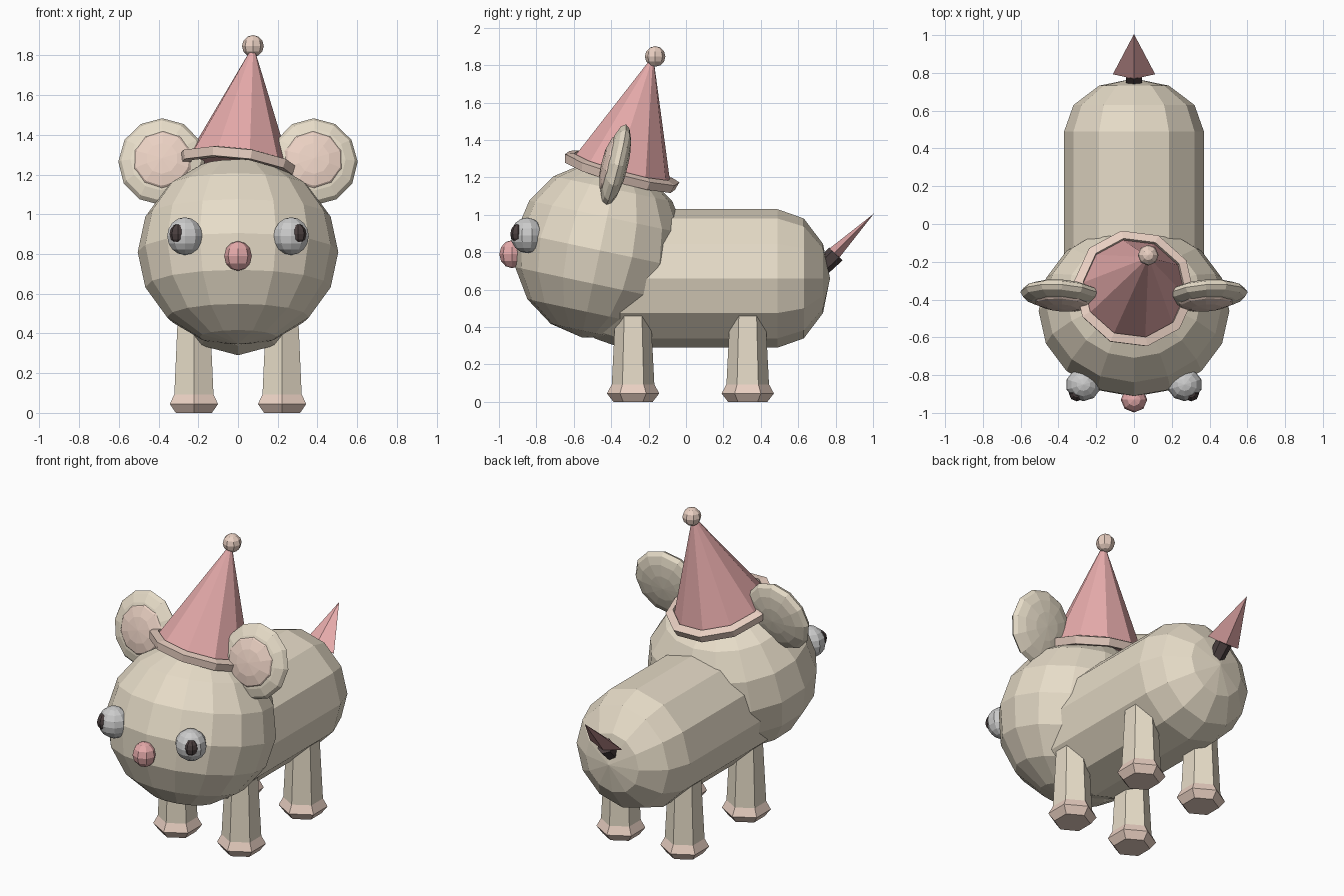
import bpy, bmesh
from math import radians, sin, cos, pi
from mathutils import Matrix, Vector, Euler

if "Cube" in bpy.data.objects:
    bpy.data.objects.remove(bpy.data.objects["Cube"])


def mat(name, rgb):
    m = bpy.data.materials.new(name)
    m.diffuse_color = (*rgb, 1)
    m.use_nodes = True
    m.node_tree.nodes["Principled BSDF"].inputs["Base Color"].default_value = m.diffuse_color
    return m


FUR = mat("fur", (0.80, 0.72, 0.58))
RED = mat("red", (0.78, 0.40, 0.40))
PEACH = mat("peach", (0.82, 0.63, 0.54))
PINK = mat("ear_pink", (0.82, 0.63, 0.54))
WHITE = mat("white", (0.85, 0.85, 0.85))
BLACK = mat("black", (0.07, 0.05, 0.05))


def finish(name, bm, material):
    bmesh.ops.recalc_face_normals(bm, faces=bm.faces)
    me = bpy.data.meshes.new(name)
    bm.to_mesh(me)
    bm.free()
    me.materials.append(material)
    ob = bpy.data.objects.new(name, me)
    bpy.context.collection.objects.link(ob)
    return ob


def ball(name, loc, radii, material, seg=8, rings=6, rot=(0, 0, 0)):
    bm = bmesh.new()
    m = Matrix.LocRotScale(Vector(loc), Euler([radians(a) for a in rot]), Vector(radii))
    bmesh.ops.create_uvsphere(bm, u_segments=seg, v_segments=rings, radius=1, matrix=m)
    return finish(name, bm, material)


def lathe(name, profile, seg, material, loc=(0, 0, 0), axis=(0, 0, 1),
          scale=(1, 1, 1), phase=0.0, closed=False):
    """Turn a (radius, height) profile around an axis; open profiles get end caps."""
    bm = bmesh.new()
    m = Matrix.LocRotScale(Vector(loc), Vector(axis).to_track_quat('Z', 'X')
                           if tuple(axis) != (0, 0, 1) else None, Vector(scale))
    rings = [[bm.verts.new(m @ Vector((r * cos(2 * pi * i / seg + phase),
                                       r * sin(2 * pi * i / seg + phase), h)))
              for i in range(seg)] for r, h in profile]
    pairs = list(zip(rings, rings[1:])) + ([(rings[-1], rings[0])] if closed else [])
    for a, b in pairs:
        for i in range(seg):
            j = (i + 1) % seg
            bm.faces.new((a[i], a[j], b[j], b[i]))
    if not closed:
        bm.faces.new(rings[0])
        bm.faces.new(rings[-1])
    bmesh.ops.remove_doubles(bm, verts=bm.verts, dist=0.0005)
    return finish(name, bm, material)


# body: capsule along y
R, D = 0.37, 0.28
arc = [(R * cos(radians(a)), D * sin(radians(a))) for a in (0, 30, 60, 90)]
body_profile = [(r, -0.35 - h) for r, h in reversed(arc)] + [(r, 0.49 + h) for r, h in arc]
lathe("body", body_profile, 12, FUR, (0, 0, 0.66), (0, 1, 0))

# head, tilted slightly upwards
ball("head", (0, -0.46, 0.81), (0.505, 0.46, 0.475), FUR, 16, 8, (-12, 0, 0))
ball("nose", (0, -0.93, 0.79), (0.07, 0.068, 0.075), RED, 8, 6)

# paired face parts
for side, s in (("left", 1), ("right", -1)):
    ball(side + "_ear", (s * 0.385, -0.375, 1.265), (0.218, 0.225, 0.062), FUR, 12, 8, (76, 0, s * 4))
    ball(side + "_inner_ear", (s * 0.38, -0.407, 1.272), (0.16, 0.16, 0.045), PINK, 10, 6, (76, 0, s * 4))
    ball(side + "_eye", (s * 0.268, -0.85, 0.89), (0.093, 0.088, 0.095), WHITE, 10, 8)
    ball(side + "_pupil", (s * 0.303, -0.897, 0.9), (0.042, 0.042, 0.052), BLACK, 8, 6)

    # legs and feet: hexagonal
    for end, y in (("front", -0.283), ("back", 0.33)):
        lathe(f"{end}_{side}_leg", [(0.115, 0.07), (0.093, 0.5)], 6, FUR,
              (s * 0.222, y, 0), phase=pi / 2)
        lathe(f"{end}_{side}_foot", [(0.105, 0), (0.14, 0.045), (0.112, 0.097)], 6, PEACH,
              (s * 0.222, y, 0), phase=pi / 2)

# party hat: cone, brim and knob along one leaning axis
base, lean = (0, -0.345, 1.235), Vector((0.075, 0.165, 0.6))
lathe("hat_cone", [(0.275, 0.0), (0.01, 0.62)], 10, RED, base, lean)
lathe("hat_brim", [(0.265, -0.025), (0.31, -0.03), (0.322, 0.015), (0.275, 0.03)],
      10, PEACH, base, lean, closed=True)
ball("hat_knob", (0.075, -0.165, 1.847), (0.055, 0.055, 0.055), PEACH, 8, 6)

# tail: short dark stem and flat pointed tip
tail_axis = Vector((0, 0.70, 0.71))
lathe("tail_stem", [(0.045, -0.07), (0.05, 0.03)], 6, BLACK, (0, 0.78, 0.77), tail_axis)
tip = lathe("tail_tip", [(1, 0), (0.001, 0.3)], 4, RED, (0, 0, 0))
tip.data.transform(Matrix.LocRotScale(Vector((0, 0.793, 0.795)), Euler((radians(-45), 0, 0)),
                                      Vector((0.112, 0.036, 1))))
